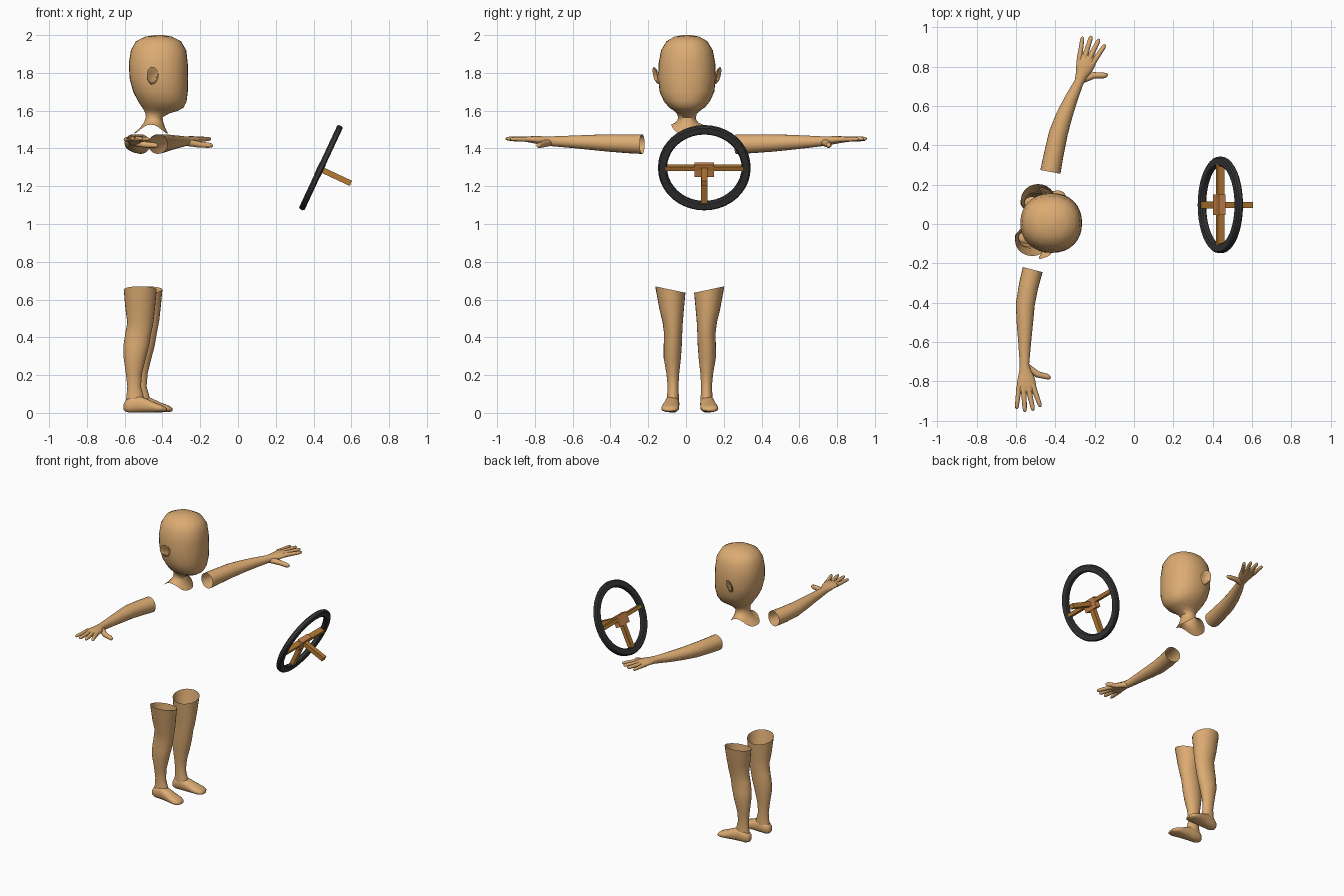
import bpy, bmesh, math
from mathutils import Vector, Matrix

if "Cube" in bpy.data.objects:
    bpy.data.objects.remove(bpy.data.objects["Cube"])


def material(name, rgb):
    m = bpy.data.materials.new(name)
    m.diffuse_color = (*rgb, 1)
    m.use_nodes = True
    m.node_tree.nodes["Principled BSDF"].inputs["Base Color"].default_value = m.diffuse_color
    return m


SKIN = material("tan_skin", (0.72, 0.41, 0.17))
BLACK = material("dark_rubber", (0.04, 0.04, 0.042))
WOOD = material("golden_brown", (0.47, 0.20, 0.035))
COPPER = material("copper_orange", (0.62, 0.24, 0.075))
UP = Vector((0, 0, 1))


def finish(name, bm, mat, angle=45):
    bmesh.ops.recalc_face_normals(bm, faces=bm.faces)
    me = bpy.data.meshes.new(name)
    bm.to_mesh(me)
    bm.free()
    me.materials.append(mat)
    ob = bpy.data.objects.new(name, me)
    bpy.context.collection.objects.link(ob)
    bpy.ops.object.select_all(action='DESELECT')
    ob.select_set(True)
    bpy.context.view_layer.objects.active = ob
    bpy.ops.object.shade_smooth_by_angle(angle=math.radians(angle))
    return ob


def loft(bm, rings, n=20, cap=(False, True), power=1.0, bend=None):
    """Skin a tube through rings given as (centre, half-axis u, half-axis v)."""
    rows = []
    for i, (c, u, v) in enumerate(rings):
        row = []
        for k in range(n):
            a = 2 * math.pi * k / n
            ca, sa = math.cos(a), math.sin(a)
            ca = math.copysign(abs(ca) ** power, ca)
            sa = math.copysign(abs(sa) ** power, sa)
            p = Vector(c) + Vector(u) * ca + Vector(v) * sa
            if bend:
                p.z += bend(i, sa)
            row.append(bm.verts.new(p))
        rows.append(row)
    for r0, r1 in zip(rows, rows[1:]):
        for k in range(n):
            j = (k + 1) % n
            bm.faces.new((r0[k], r0[j], r1[j], r1[k]))
    if cap[0]:
        bm.faces.new(rows[0])
    if cap[1]:
        bm.faces.new(rows[-1])


# Head and neck: z, back x, front x, half width
HEAD = [(2.0, -.44, -.40, .02), (1.992, -.49, -.352, .065), (1.968, -.54, -.302, .108),
        (1.92, -.567, -.274, .137), (1.85, -.578, -.266, .150), (1.77, -.574, -.264, .152),
        (1.70, -.555, -.266, .145), (1.65, -.529, -.272, .122), (1.618, -.508, -.287, .096),
        (1.600, -.496, -.315, .070), (1.585, -.490, -.365, .053), (1.565, -.488, -.399, .047),
        (1.54, -.496, -.396, .050), (1.51, -.518, -.386, .062), (1.478, -.553, -.370, .084)]
bm = bmesh.new()
lift = {12: .010, 13: .026, 14: .048}
loft(bm, [(((a + b) / 2, .005, z), ((b - a) / 2, 0, 0), (0, h, 0)) for z, a, b, h in HEAD],
     n=32, cap=(True, False), power=.92, bend=lambda i, s: lift.get(i, 0) * s ** 4)
finish("head", bm, SKIN, 60)

# Ears: dished discs on both sides
for side, label in ((-1, "right"), (1, "left")):
    bm = bmesh.new()
    rings = []
    for d, s in ((.125, .6), (.150, .8), (.160, 1), (.168, .97), (.168, .8), (.158, .6), (.155, .2)):
        rings.append(((-.45 - .15 * (d - .15), .005 + side * d, 1.773 + (d - .15)),
                      (.031 * s, -side * .012 * s, 0), (0, side * .008 * s, .042 * s)))
    loft(bm, rings, n=16)
    finish(label + "_ear", bm, SKIN, 60)


def arm(name, path, forward, thumb):
    """Forearm and palm as one tube, with five fingers."""
    f, t = Vector(forward).normalized(), Vector(thumb).normalized()
    size = [(.052, .052, 1.423), (.050, .050, 1.425), (.048, .046, 1.429),
            (.042, .040, 1.432), (.033, .033, 1.435), (.024, .026, 1.438)]
    pts = [Vector((x, y, s[2])) for (x, y), s in zip(path, size)]
    wrist = pts[-1]
    rings = []
    for i, p in enumerate(pts):
        d = pts[min(i + 1, 5)] - pts[max(i - 1, 0)]
        d.z = 0
        u = d.normalized().cross(UP)
        rings.append((p, u * size[i][0] * (1 if u.dot(t) > 0 else -1), UP * size[i][1]))

    def hand(along, side, up):
        return wrist + f * along + t * side + UP * up

    for along, side, w, h, up in ((.035, .004, .030, .023, .003), (.07, .009, .042, .021, .006),
                                  (.105, .010, .049, .018, .009), (.135, .009, .048, .014, .010),
                                  (.152, .006, .036, .009, .010)):
        rings.append((hand(along, side, up), t * w, UP * h))
    bm = bmesh.new()
    loft(bm, rings)
    # Fingers from little to index, then thumb: base and tip as (along, side, up)
    digits = [((.115, -.027, .010), (.230, -.040, .010), .0115),
              ((.125, -.004, .011), (.245, .002, .014), .0125),
              ((.125, .020, .011), (.240, .045, .014), .0125),
              ((.105, .040, .010), (.220, .082, .012), .0125),
              ((.010, .000, -.004), (.075, .132, -.024), .0165)]
    for base, tip, r in digits:
        a, b = hand(*base), hand(*tip)
        mid = a.lerp(b, .5)
        if r > .015:
            mid += f * .012 - UP * .004
        d = (b - a).normalized()
        s = d.cross(UP).normalized()
        w = s.cross(d)
        spots = [(a, 1.25), (mid, 1), (a.lerp(b, .85), .88), (a.lerp(b, .96), .65), (b, .25)]
        loft(bm, [(p, s * r * k, w * r * k) for p, k in spots], n=10, cap=(True, True))
    finish(name, bm, SKIN, 60)


arm("right_arm", [(-.515, -.232), (-.535, -.31), (-.553, -.41), (-.555, -.50), (-.556, -.60),
                  (-.557, -.71)], (0, -1, 0), (1, 0, 0))
arm("left_arm", [(-.425, .265), (-.409, .35), (-.385, .46), (-.355, .55), (-.318, .64),
                 (-.28, .72)], (.25, .968, 0), (.968, -.25, 0))

# Lower legs: z, back x, front x, outer y, inner y
LEG = [(.653, -.605, -.430, -.163, -.003), (.55, -.596, -.440, -.141, -.011),
       (.48, -.586, -.448, -.124, -.017), (.42, -.597, -.460, -.116, -.020),
       (.36, -.606, -.470, -.118, -.022), (.29, -.605, -.488, -.118, -.027),
       (.21, -.594, -.508, -.104, -.036), (.14, -.586, -.514, -.097, -.040),
       (.09, -.590, -.500, -.100, -.038), (.045, -.596, -.490, -.103, -.036)]
# Feet: x, centre y, centre z, half width, half height
FOOT = [(-.606, -.071, .032, .012, .014), (-.598, -.071, .035, .025, .027),
        (-.575, -.071, .042, .035, .041), (-.53, -.073, .047, .038, .046),
        (-.485, -.077, .039, .041, .037), (-.44, -.082, .029, .046, .026),
        (-.41, -.085, .024, .046, .020), (-.388, -.085, .020, .037, .014),
        (-.377, -.084, .017, .020, .007)]
for label, flip, dx in (("right", False, 0), ("left", True, .03)):
    def place(x, y, z):
        return (x + dx, .04 - y if flip else y, z)
    m = 1 if flip else -1
    bm = bmesh.new()
    loft(bm, [(place((a + b) / 2, (o + i) / 2, z), ((b - a) / 2, 0, 0),
              (0, m * (i - o) / 2, .017 if k == 0 else 0))
              for k, (z, a, b, o, i) in enumerate(LEG)], n=24)
    loft(bm, [(place(x, y, z), (0, w, 0), (0, 0, h)) for x, y, z, w, h in FOOT],
         n=20, cap=(True, True), power=.85)
    finish(label + "_leg", bm, SKIN, 60)

# Steering wheel: local x along the column, tilted back
WHEEL = Matrix.Translation((.439, .097, 1.298)) @ Matrix.Rotation(math.radians(25), 4, 'Y')
bm = bmesh.new()
r0, r1, t, c = .198, .245, .016, .007
prof = [(-t, r0 + c), (-t, r1 - c), (-t + c, r1), (t - c, r1), (t, r1 - c), (t, r0 + c),
        (t - c, r0), (-t + c, r0)]
rows = []
for k in range(40):
    a = 2 * math.pi * k / 40
    rows.append([bm.verts.new((x, r * math.cos(a), r * math.sin(a))) for x, r in prof])
for k in range(40):
    p, q = rows[k], rows[(k + 1) % 40]
    for i in range(8):
        j = (i + 1) % 8
        bm.faces.new((p[i], p[j], q[j], q[i]))
bm.transform(WHEEL)
finish("wheel_rim", bm, BLACK, 30)


def box(name, centre, size, mat):
    bm = bmesh.new()
    bmesh.ops.create_cube(bm, size=1)
    bm.transform(WHEEL @ Matrix.Translation(centre) @ Matrix.Diagonal((*size, 1)))
    finish(name, bm, mat, 30)


box("cross_spoke", (0, 0, 0), (.036, .41, .023), WOOD)
box("lower_spoke", (0, 0, -.105), (.028, .034, .20), WOOD)
box("steering_column", (.094, 0, -.008), (.17, .032, .03), WOOD)
box("wheel_hub", (0, 0, -.012), (.036, .105, .07), COPPER)
